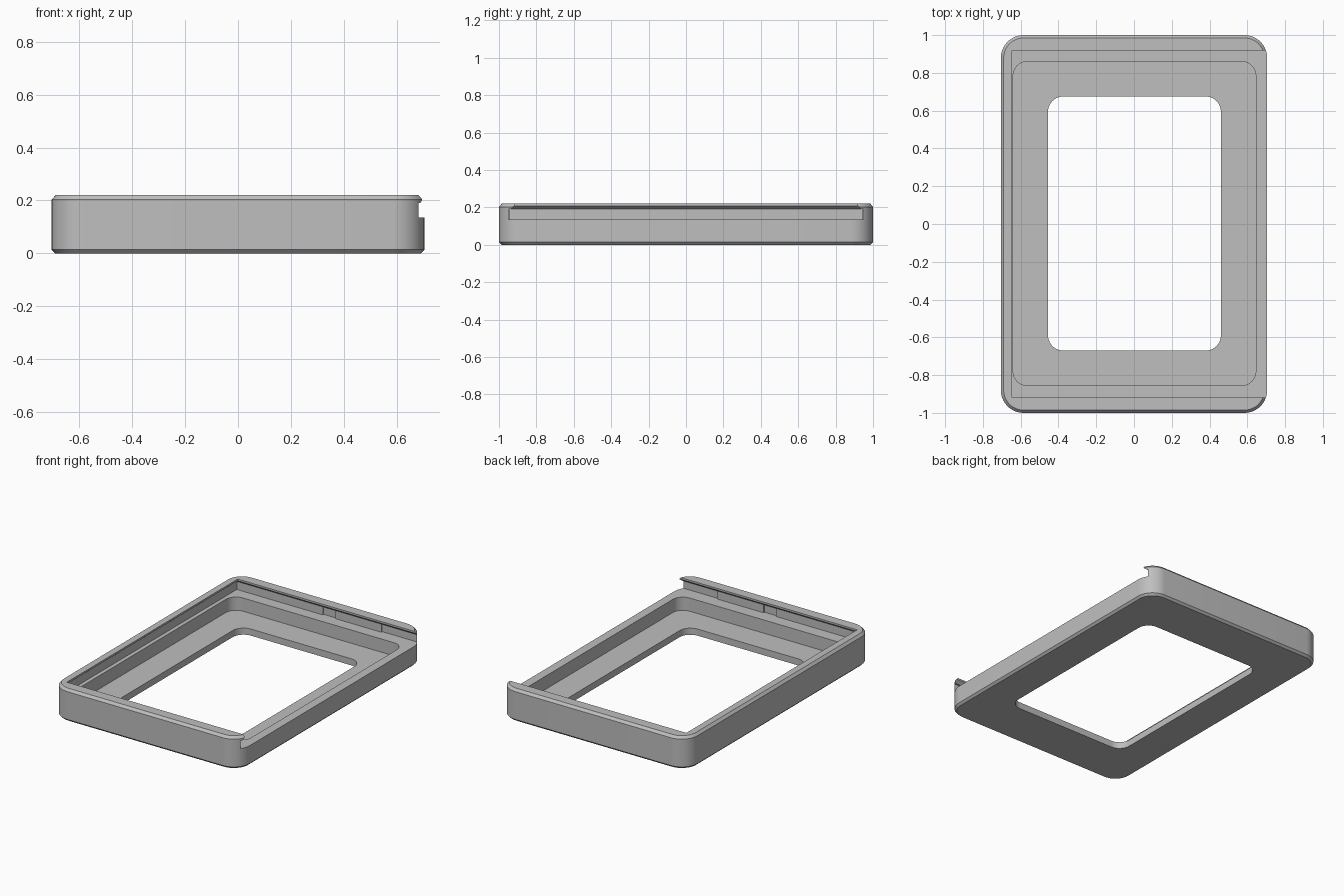
import bpy, bmesh, math

cube = bpy.data.objects.get("Cube")
if cube:
    bpy.data.objects.remove(cube, do_unlink=True)

grey = bpy.data.materials.new("plain grey")
grey.use_nodes = True
colour = (0.52, 0.52, 0.52, 1)
grey.diffuse_color = colour
grey.node_tree.nodes["Principled BSDF"].inputs["Base Color"].default_value = colour


def outline(x0, x1, y0, y1, r, steps=10):
    """Rounded rectangle, counter-clockwise; r = 0 gives sharp corners."""
    if r == 0:
        return [(x1, y1), (x0, y1), (x0, y0), (x1, y0)]
    centres = [(x1 - r, y1 - r), (x0 + r, y1 - r), (x0 + r, y0 + r), (x1 - r, y0 + r)]
    points = []
    for quarter, (cx, cy) in enumerate(centres):
        for i in range(steps + 1):
            a = math.pi / 2 * (quarter + i / steps)
            points.append((cx + r * math.cos(a), cy + r * math.sin(a)))
    return points


def loft(name, levels):
    """Closed solid through levels of (z, x0, x1, y0, y1, radius)."""
    bm = bmesh.new()
    rings = [[bm.verts.new((x, y, z)) for x, y in outline(*rect)] for z, *rect in levels]
    for low, high in zip(rings, rings[1:]):
        n = len(low)
        for i in range(n):
            j = (i + 1) % n
            bm.faces.new((low[i], low[j], high[j], high[i]))
    bm.faces.new(rings[0][::-1])
    bm.faces.new(rings[-1])
    bmesh.ops.recalc_face_normals(bm, faces=bm.faces)
    mesh = bpy.data.meshes.new(name)
    bm.to_mesh(mesh)
    bm.free()
    mesh.materials.append(grey)
    obj = bpy.data.objects.new(name, mesh)
    bpy.context.collection.objects.link(obj)
    return obj


def box(name, x0, x1, y0, y1, z0, z1):
    return loft(name, [(z, x0, x1, y0, y1, 0) for z in (z0, z1)])


def carve(body, cutter):
    mod = body.modifiers.new(cutter.name, "BOOLEAN")
    mod.operation = "DIFFERENCE"
    mod.solver = "EXACT"
    mod.object = cutter
    bpy.context.view_layer.objects.active = body
    bpy.ops.object.modifier_apply(modifier=mod.name)
    bpy.data.objects.remove(cutter, do_unlink=True)


W, L, H, R = 0.705, 1.0, 0.22, 0.12   # half width, half length, height, corner radius
LEDGE, LIP = 0.135, 0.19              # floor and roof of the lid groove

# Outer tray body with chamfered bottom and top rims
tray = loft("tray_frame", [
    (z, -W + c, W - c, -L + c, L - c, R - c)
    for z, c in ((0, 0.014), (0.014, 0), (H - 0.017, 0), (H, 0.015))])

# Inner well and the window through the floor
carve(tray, loft("well", [(z, -0.64, 0.645, -0.855, 0.86, 0.075) for z in (0.045, 0.16)]))
carve(tray, loft("window", [(z, -0.455, 0.46, -0.67, 0.675, 0.08) for z in (-0.1, 0.1)]))

# Dovetail lid slot, open at the +x end
carve(tray, loft("lid_slot", [
    (z, x, 0.9, -y, y, 0)
    for z, x, y in ((LEDGE, -0.667, 0.94), (LIP, -0.667, 0.94),
                    (0.208, -0.645, 0.918), (0.3, -0.645, 0.918))]))

# Catch pockets and widened mouth in both groove walls
for side in (-1, 1):
    y0, y1 = sorted((side * 0.93, side * 0.95))
    carve(tray, box("catch_pocket", -0.02, 0.075, y0, y1, LEDGE, LIP))
    carve(tray, box("slot_mouth", 0.42, 0.9, y0, y1, LEDGE, LIP))

# Smooth corners, sharp edges
bpy.ops.object.select_all(action="DESELECT")
tray.select_set(True)
bpy.context.view_layer.objects.active = tray
bpy.ops.object.shade_smooth_by_angle(angle=math.radians(30))
